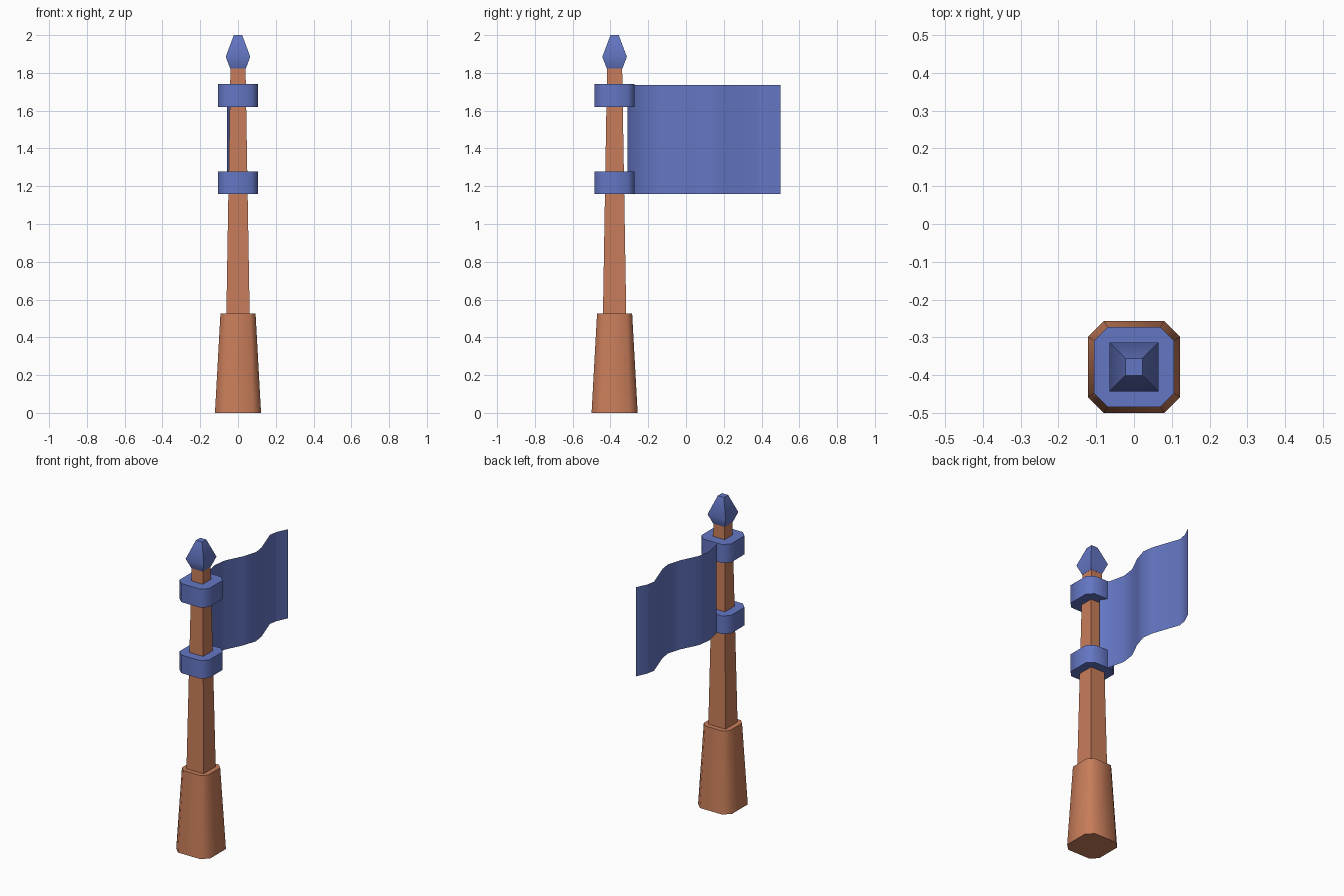
import bpy, bmesh, math

if "Cube" in bpy.data.objects:
    bpy.data.objects.remove(bpy.data.objects["Cube"])

POLE_Y = -0.378


def material(name, rgb):
    m = bpy.data.materials.new(name)
    m.diffuse_color = (*rgb, 1)
    m.use_nodes = True
    m.node_tree.nodes["Principled BSDF"].inputs["Base Color"].default_value = m.diffuse_color
    return m


wood = material("brown wood", (0.578, 0.205, 0.102))
blue = material("blue cloth", (0.127, 0.181, 0.546))


def finish(bm, name, mat):
    mesh = bpy.data.meshes.new(name)
    bm.to_mesh(mesh)
    bm.free()
    mesh.materials.append(mat)
    ob = bpy.data.objects.new(name, mesh)
    bpy.context.collection.objects.link(ob)
    bpy.ops.object.select_all(action='DESELECT')
    ob.select_set(True)
    bpy.context.view_layer.objects.active = ob
    bpy.ops.object.shade_smooth_by_angle(angle=math.radians(50))
    return ob


def outline(half, cut):
    """Square outline, with corners cut off if cut > 0."""
    pts = []
    for sx, sy in ((1, 1), (-1, 1), (-1, -1), (1, -1)):
        if cut == 0:
            pts.append((sx * half, sy * half))
            continue
        a = (sx * half, sy * (half - cut))
        b = (sx * (half - cut), sy * half)
        pts += [a, b] if sx * sy > 0 else [b, a]
    return pts


def loft(name, levels, mat):
    """Stack of outlines given as (z, half width, corner cut), capped."""
    bm = bmesh.new()
    rings = [[bm.verts.new((x, y + POLE_Y, z)) for x, y in outline(h, c)]
             for z, h, c in levels]
    for lo, hi in zip(rings, rings[1:]):
        n = len(lo)
        for i in range(n):
            j = (i + 1) % n
            bm.faces.new((lo[i], lo[j], hi[j], hi[i]))
    bm.faces.new(rings[0][::-1])
    bm.faces.new(rings[-1])
    return finish(bm, name, mat)


# Wooden foot and tapering square pole
loft("base", [(0, 0.122, 0.042), (0.525, 0.093, 0.03)], wood)
loft("pole", [(0.5, 0.062, 0), (1.825, 0.040, 0)], wood)

# Two collars holding the flag
for name, z0, z1 in (("lower_collar", 1.16, 1.277), ("upper_collar", 1.62, 1.74)):
    loft(name, [(z0, 0.106, 0.037), (z1, 0.106, 0.037)], blue)

# Pointed tip with a small flat top
loft("finial", [(1.822, 0.041, 0), (1.885, 0.065, 0), (2.0, 0.022, 0)], blue)

# Waving flag, a single sheet following a (y, x) wave
wave = [(-0.31, 0.0), (-0.26, -0.03), (-0.16, -0.058), (-0.07, -0.048),
        (0.13, 0.038), (0.20, 0.028), (0.375, -0.033), (0.43, -0.025), (0.5, 0.01)]
wave = [(-0.31, 0.0), (-0.26, -0.035), (-0.16, -0.058), (-0.07, -0.045),
        (0.04, 0.01), (0.13, 0.038), (0.20, 0.028), (0.375, -0.033),
        (0.43, -0.023), (0.5, 0.01)]
bm = bmesh.new()
cols = [[bm.verts.new((x, y, z)) for z in (1.16, 1.737)] for y, x in wave]
for a, b in zip(cols, cols[1:]):
    bm.faces.new((a[0], b[0], b[1], a[1]))
finish(bm, "flag", blue)
